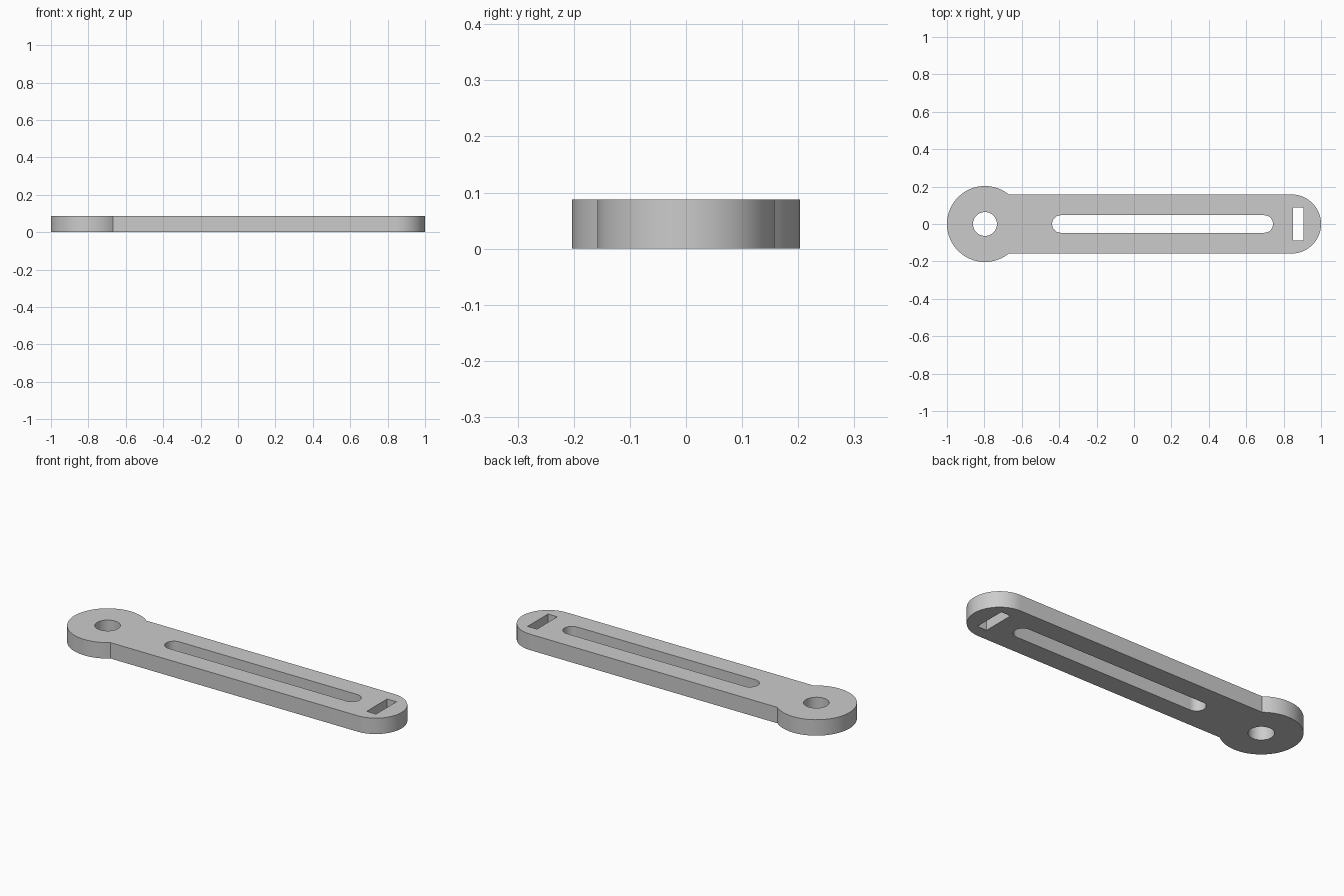
import bpy
import bmesh
from math import asin, cos, pi, sin, sqrt

if "Cube" in bpy.data.objects:
    bpy.data.objects.remove(bpy.data.objects["Cube"], do_unlink=True)

THICKNESS = 0.088
EYE_X, EYE_R, BORE_R = -0.797, 0.203, 0.064
BAR_R = 0.158
TIP_X = 1 - BAR_R
SLOT_START, SLOT_END, SLOT_R = -0.391, 0.696, 0.047


def arc(cx, radius, start, end, steps):
    """Points on an arc centred on the bar's long axis."""
    angles = [start + (end - start) * i / steps for i in range(steps + 1)]
    return [(cx + radius * cos(a), radius * sin(a)) for a in angles]


# Outline: round eye, straight bar, half-round tip
meet = asin(BAR_R / EYE_R)
outline = (arc(EYE_X, EYE_R, meet, 2 * pi - meet, 64)
           + arc(TIP_X, BAR_R, -pi / 2, pi / 2, 40))

# Openings: pivot bore, long slot, rectangular strap slot
bore = arc(EYE_X, BORE_R, 0, 2 * pi, 48)[:-1]
slot = (arc(SLOT_START, SLOT_R, pi / 2, 3 * pi / 2, 20)
        + arc(SLOT_END, SLOT_R, -pi / 2, pi / 2, 20))
strap_slot = [(0.849, -0.089), (0.906, -0.089), (0.906, 0.089), (0.849, 0.089)]

# Fill the flat profile and extrude it into a plate
bm = bmesh.new()
edges = []
for loop in (outline, bore, slot, strap_slot):
    verts = [bm.verts.new((x, y, 0)) for x, y in loop]
    edges += [bm.edges.new((v, verts[i - 1])) for i, v in enumerate(verts)]
bmesh.ops.triangle_fill(bm, edges=edges, use_beauty=True, normal=(0, 0, 1))
top = bmesh.ops.extrude_face_region(bm, geom=bm.faces[:], use_keep_orig=True)
top_verts = [g for g in top["geom"] if isinstance(g, bmesh.types.BMVert)]
bmesh.ops.translate(bm, verts=top_verts, vec=(0, 0, THICKNESS))
bmesh.ops.recalc_face_normals(bm, faces=bm.faces[:])

mesh = bpy.data.meshes.new("slotted_arm")
bm.to_mesh(mesh)
bm.free()
arm = bpy.data.objects.new("slotted_arm", mesh)
bpy.context.collection.objects.link(arm)

# Plain grey material
grey = bpy.data.materials.new("light_grey")
grey.use_nodes = True
colour = (0.6, 0.6, 0.6, 1)
grey.diffuse_color = colour
grey.node_tree.nodes["Principled BSDF"].inputs["Base Color"].default_value = colour
mesh.materials.append(grey)

# Smooth round walls, crisp rims
bpy.ops.object.select_all(action="DESELECT")
arm.select_set(True)
bpy.context.view_layer.objects.active = arm
bpy.ops.object.shade_smooth_by_angle(angle=pi / 6)
